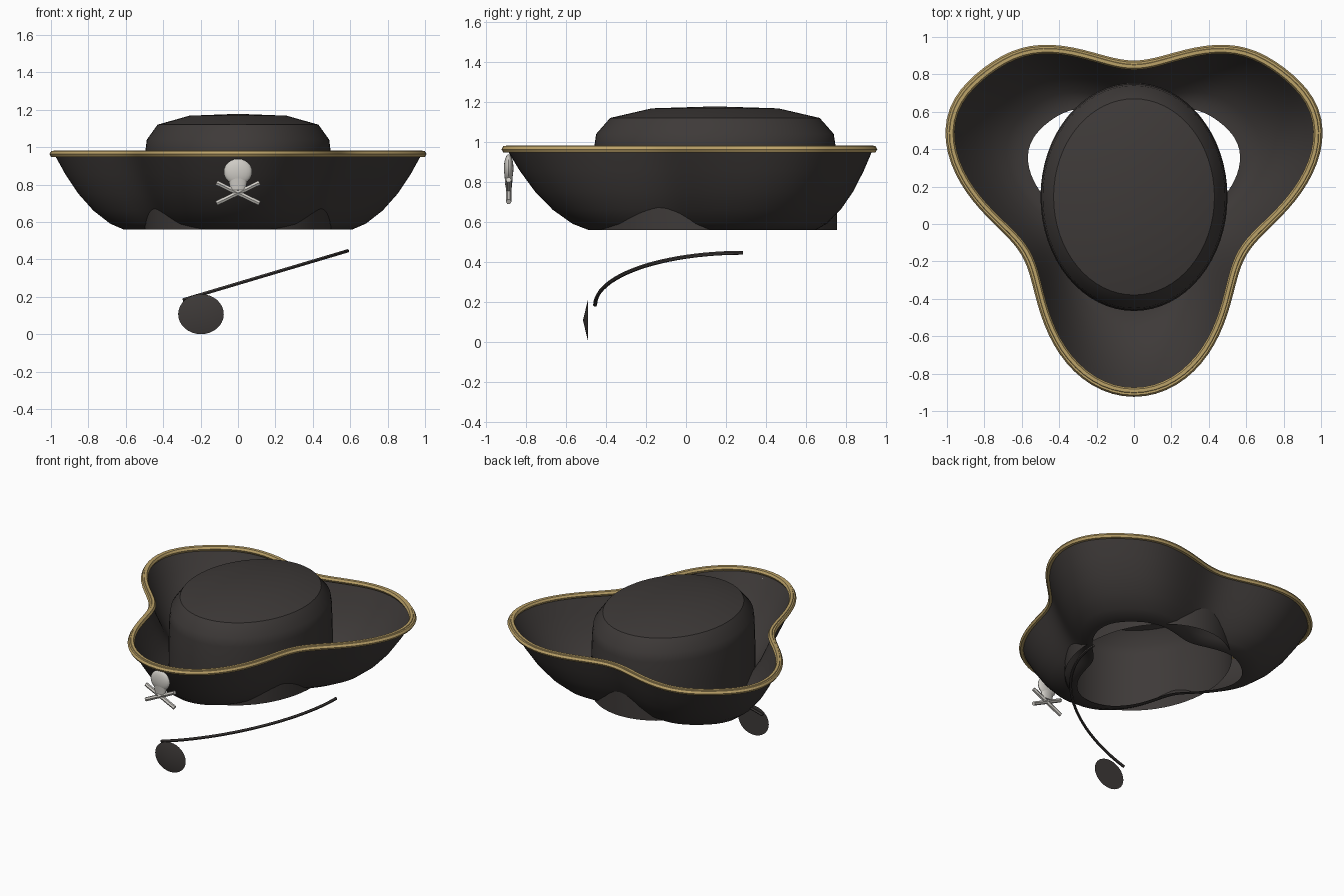
import bpy, bmesh
from math import sin, cos, pi, tau, exp, radians, degrees, atan2
from mathutils import Matrix, Vector

old = bpy.data.objects.get("Cube")
if old:
    bpy.data.objects.remove(old, do_unlink=True)


def material(name, rgb):
    mat = bpy.data.materials.new(name)
    mat.use_nodes = True
    mat.diffuse_color = (*rgb, 1)
    mat.node_tree.nodes["Principled BSDF"].inputs["Base Color"].default_value = (*rgb, 1)
    return mat


FELT = material("dark felt", (0.048, 0.042, 0.040))
GOLD = material("gold braid", (0.50, 0.36, 0.14))
BONE = material("bone", (0.62, 0.60, 0.56))


def smooth(obj, angle):
    bpy.ops.object.select_all(action="DESELECT")
    obj.select_set(True)
    bpy.context.view_layer.objects.active = obj
    bpy.ops.object.shade_smooth_by_angle(angle=radians(angle))


def finish(name, bm, mat, angle=35):
    bmesh.ops.recalc_face_normals(bm, faces=bm.faces)
    mesh = bpy.data.meshes.new(name)
    bm.to_mesh(mesh)
    bm.free()
    obj = bpy.data.objects.new(name, mesh)
    bpy.context.collection.objects.link(obj)
    mesh.materials.append(mat)
    smooth(obj, angle)
    return obj


def loft(name, rings, mat, cap=False, angle=35):
    """Skin a list of closed rings of points."""
    bm = bmesh.new()
    loops = [[bm.verts.new(p) for p in ring] for ring in rings]
    n = len(loops[0])
    for a, b in zip(loops, loops[1:]):
        for i in range(n):
            j = (i + 1) % n
            bm.faces.new((a[i], a[j], b[j], b[i]))
    if cap:
        tip = bm.verts.new(sum((v.co for v in loops[-1]), Vector()) / n)
        tip.co.z += 0.01
        for i in range(n):
            bm.faces.new((loops[-1][i], loops[-1][(i + 1) % n], tip))
    return finish(name, bm, mat, angle)


def tube(name, points, radius, mat, cyclic=False, resolution=1):
    """Sweep a round section along a path."""
    curve = bpy.data.curves.new(name, "CURVE")
    curve.dimensions = "3D"
    curve.bevel_depth = radius
    curve.bevel_resolution = resolution
    curve.use_fill_caps = not cyclic
    spline = curve.splines.new("POLY")
    spline.points.add(len(points) - 1)
    for point, co in zip(spline.points, points):
        point.co = (*co, 1)
    spline.use_cyclic_u = cyclic
    obj = bpy.data.objects.new(name, curve)
    bpy.context.collection.objects.link(obj)
    bpy.ops.object.select_all(action="DESELECT")
    obj.select_set(True)
    bpy.context.view_layer.objects.active = obj
    bpy.ops.object.convert(target="MESH")
    obj = bpy.context.view_layer.objects.active
    obj.data.materials.clear()
    obj.data.materials.append(mat)
    smooth(obj, 40)
    return obj


# Three-lobed outline shared by the brim and its braid
def outline(scale, z, inset=0.0, n=120):
    ring = []
    for i in range(n):
        t = tau * i / n
        side = degrees(atan2(sin(t), abs(cos(t))))
        r = 0.895 - 0.205 * sin(3 * t + pi) - 0.045 * exp(-((side - 38) / 14) ** 2)
        r = r * scale - inset
        ring.append((r * cos(t), 0.18 + r * sin(t), z))
    return ring


# Brim: rolled up from a flat inner edge
brim_profile = [(0.565, 0.56), (0.61, 0.56), (0.68, 0.59), (0.77, 0.66),
                (0.85, 0.75), (0.92, 0.855), (0.975, 0.955)]
loft("brim", [outline(s, z) for s, z in brim_profile], FELT, angle=60)

# Braid: two cords side by side along the brim edge
tube("braid_outer", outline(1, 0.963, 0.014), 0.018, GOLD, cyclic=True)
tube("braid_inner", outline(1, 0.967, 0.028), 0.018, GOLD, cyclic=True)


# Crown: open oval dome with a crisp edge on top
def oval(scale, z, n=64):
    return [(0.5 * scale * cos(tau * i / n), 0.145 + 0.61 * scale * sin(tau * i / n), z)
            for i in range(n)]


crown_profile = [(1, 0.56), (1, 0.8), (0.99, 0.98), (0.975, 1.04), (0.86, 1.12), (0.52, 1.168)]
crown = loft("crown", [oval(s, z) for s, z in crown_profile], FELT, cap=True, angle=45)
for edge in crown.data.edges:
    if all(abs(crown.data.vertices[v].co.z - 1.12) < 0.001 for v in edge.vertices):
        edge.use_edge_sharp = True


# Skull badge: flattened head and a small jaw
def ellipsoid(name, centre, radii, mat):
    bm = bmesh.new()
    bmesh.ops.create_uvsphere(bm, u_segments=20, v_segments=12, radius=1,
                              matrix=Matrix.Translation(centre) @ Matrix.Diagonal((*radii, 1)))
    return finish(name, bm, mat)


ellipsoid("skull_head", (0, -0.888, 0.868), (0.076, 0.024, 0.07), BONE)
bm = bmesh.new()
bmesh.ops.create_cone(bm, cap_ends=True, segments=16, radius1=0.04, radius2=0.052, depth=0.06,
                      matrix=Matrix.Translation((0, -0.888, 0.802)) @ Matrix.Diagonal((1, 0.4, 1, 1)))
finish("skull_jaw", bm, BONE)

# Crossed bones below the skull
for side, name in ((1, "left_bone"), (-1, "right_bone")):
    tube(name, [(-side * 0.115, -0.888, 0.70), (side * 0.115, -0.888, 0.81)], 0.014, BONE)

# Eye patch: shallow oval cone with a flat back
bm = bmesh.new()
bmesh.ops.create_cone(bm, cap_ends=True, segments=32, radius1=1, radius2=0, depth=1,
                      matrix=Matrix.Translation((-0.198, -0.503, 0.107))
                      @ Matrix.Diagonal((0.122, 0.026, 0.107, 1)) @ Matrix.Rotation(pi / 2, 4, "X"))
finish("eye_patch", bm, FELT)

# Strap: quarter-oval arc rising towards the back
strap = []
for i in range(25):
    t = pi / 2 * i / 24
    rise = sin(t)
    strap.append((-0.295 + 0.88 * rise, -0.455 + 0.74 * (1 - cos(t)), 0.183 + 0.262 * rise))
tube("patch_strap", strap, 0.01, FELT)
